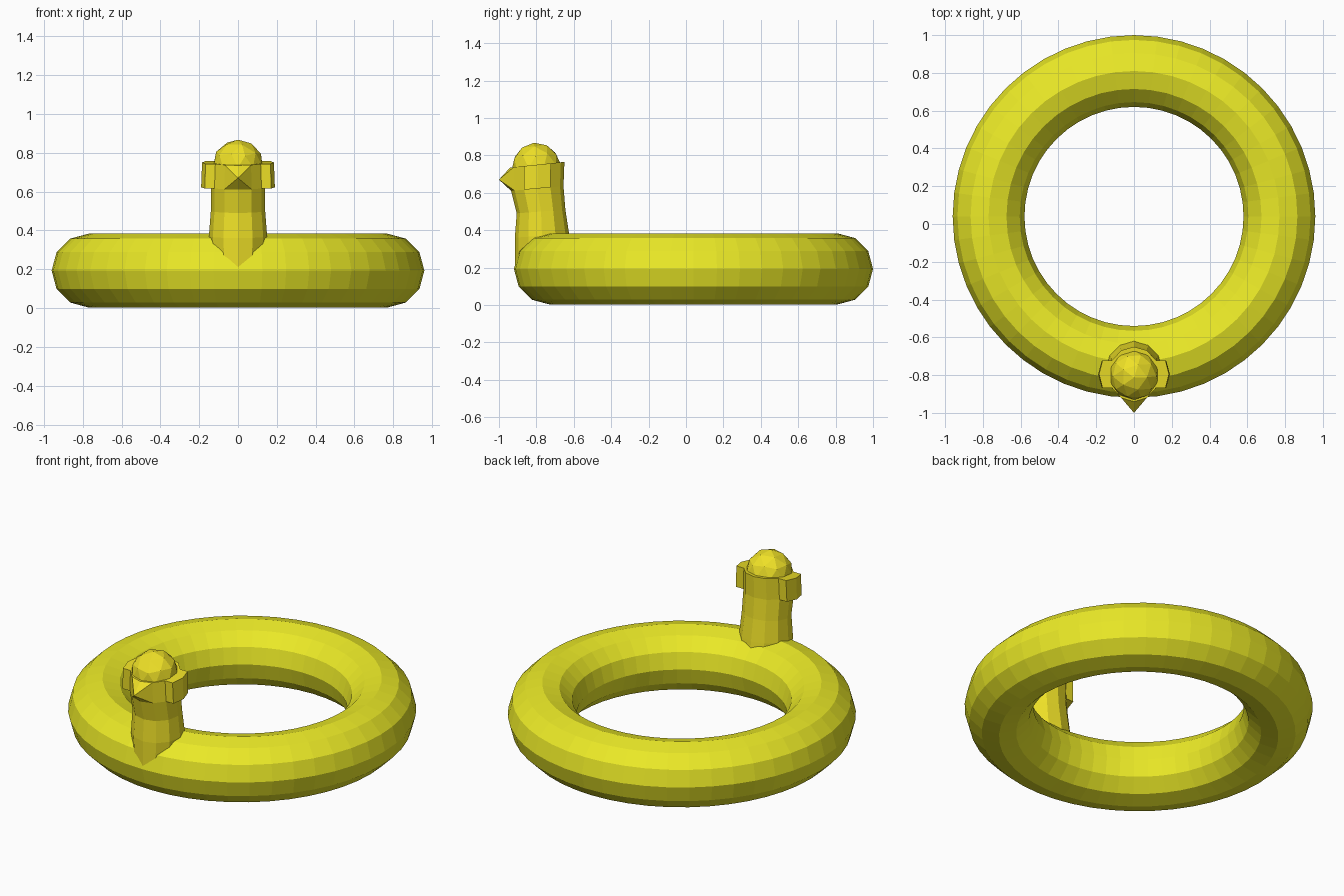
import bpy, bmesh
from math import sin, cos, tau
from mathutils import Vector

if "Cube" in bpy.data.objects:
    bpy.data.objects.remove(bpy.data.objects["Cube"])


def material(name, color):
    m = bpy.data.materials.new(name)
    m.diffuse_color = (*color, 1)
    m.use_nodes = True
    m.node_tree.nodes["Principled BSDF"].inputs["Base Color"].default_value = m.diffuse_color
    return m


ring_yellow = material("ring_yellow", (0.83, 0.82, 0.02))
head_yellow = material("head_yellow", (0.86, 0.75, 0.02))

# Inflatable ring
bpy.ops.mesh.primitive_torus_add(major_segments=48, minor_segments=12,
                                 major_radius=0.77, minor_radius=0.19,
                                 location=(0, 0.04, 0.193))
ring = bpy.context.object
ring.name = "swim_ring"
ring.data.materials.append(ring_yellow)

# Neck sections: front y, front z, back y, back z, half width
sections = [(-0.915, 0.20, -0.60, 0.20, 0.14),
            (-0.915, 0.36, -0.625, 0.38, 0.15),
            (-0.905, 0.49, -0.645, 0.51, 0.14),
            (-0.935, 0.61, -0.655, 0.635, 0.14),
            (-0.94, 0.735, -0.65, 0.765, 0.135)]
N = 12
bm = bmesh.new()
rings = []
for yf, zf, yb, zb, rx in sections:
    loop = []
    for i in range(N):
        a = tau * i / N
        t = (1 - cos(a)) / 2
        loop.append(bm.verts.new((rx * sin(a), yf + (yb - yf) * t, zf + (zb - zf) * t)))
    rings.append(loop)
band = []
for lo, hi in zip(rings, rings[1:]):
    band = [bm.faces.new((lo[i], lo[(i + 1) % N], hi[(i + 1) % N], hi[i])) for i in range(N)]
bm.faces.new(rings[0][::-1])
bm.faces.new(rings[-1])

# Raised eye pads on each side of the head band
for first, side in ((2, 1), (8, -1)):
    out = bmesh.ops.extrude_face_region(bm, geom=[band[first], band[first + 1]])
    bmesh.ops.translate(bm, vec=Vector((0.05 * side, 0, 0)),
                        verts=[v for v in out["geom"] if isinstance(v, bmesh.types.BMVert)])
    bmesh.ops.delete(bm, geom=[band[first], band[first + 1]], context="FACES_ONLY")

# Pointed beak pulled from the two front faces
bmesh.ops.delete(bm, geom=[band[0], band[N - 1]], context="FACES_ONLY")
tip = bm.verts.new((0, -1.0, 0.67))
lo, hi = rings[-2], rings[-1]
outline = [lo[N - 1], lo[0], lo[1], hi[1], hi[0], hi[N - 1]]
for a, b in zip(outline, outline[1:] + outline[:1]):
    bm.faces.new((a, b, tip))
bmesh.ops.recalc_face_normals(bm, faces=bm.faces)
mesh = bpy.data.meshes.new("neck_and_beak")
bm.to_mesh(mesh)
bm.free()
mesh.materials.append(head_yellow)
bpy.context.collection.objects.link(bpy.data.objects.new("neck_and_beak", mesh))

# Faceted crown of the head
bpy.ops.mesh.primitive_ico_sphere_add(subdivisions=2, radius=0.132,
                                      location=(0, -0.80, 0.736),
                                      rotation=(0.1, 0, 0))
crown = bpy.context.object
crown.name = "head_crown"
crown.data.materials.append(head_yellow)
